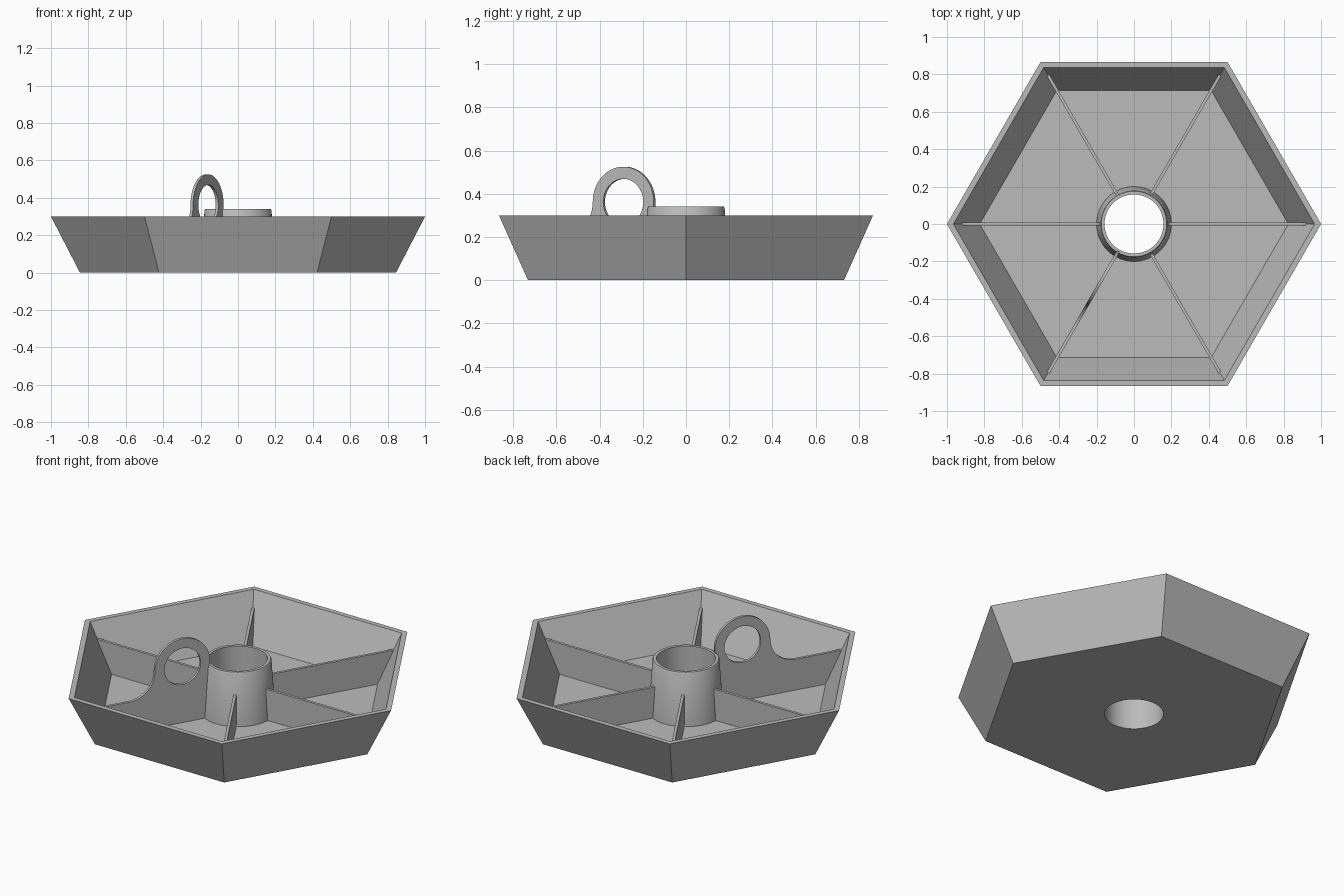
import bpy
import math
from math import cos, sin, pi, radians

if "Cube" in bpy.data.objects:
    bpy.data.objects.remove(bpy.data.objects["Cube"], do_unlink=True)

# Single plain grey
grey = bpy.data.materials.new("plain_grey")
grey.use_nodes = True
colour = (0.5, 0.5, 0.5, 1)
grey.diffuse_color = colour
grey.node_tree.nodes["Principled BSDF"].inputs["Base Color"].default_value = colour

SEGMENTS = 72
FLOOR = 0.03
RIB_TOP = 0.212
HOLE = 0.158
HUB_INNER = 0.168      # where ribs start, inside the hub wall
RIB_THICKNESS = 0.016


def finish(obj):
    bpy.ops.object.select_all(action='DESELECT')
    obj.select_set(True)
    bpy.context.view_layer.objects.active = obj
    bpy.ops.object.shade_smooth_by_angle(angle=radians(30))


def hexagon(radius, a):
    return radius * cos(pi / 6) / cos(a % (pi / 3) - pi / 6)


def circle(radius, a):
    return radius


def ring_solid(name, profile):
    """Closed solid of revolution whose rings are hexagons or circles."""
    verts, faces = [], []
    for shape, radius, z in profile:
        for i in range(SEGMENTS):
            a = 2 * pi * i / SEGMENTS + 1e-9
            r = shape(radius, a)
            verts.append((r * cos(a), r * sin(a), z))
    count = len(profile)
    for k in range(count):
        n = (k + 1) % count
        for i in range(SEGMENTS):
            j = (i + 1) % SEGMENTS
            faces.append((k * SEGMENTS + i, k * SEGMENTS + j,
                          n * SEGMENTS + j, n * SEGMENTS + i))
    mesh = bpy.data.meshes.new(name)
    mesh.from_pydata(verts, [], faces)
    mesh.materials.append(grey)
    obj = bpy.data.objects.new(name, mesh)
    bpy.context.collection.objects.link(obj)
    finish(obj)
    return obj


def plate(name, outlines, angle):
    """Upright radial plate; outlines are (radius, height) loops, later ones are holes."""
    curve = bpy.data.curves.new(name, 'CURVE')
    curve.dimensions = '2D'
    curve.fill_mode = 'BOTH'
    curve.extrude = RIB_THICKNESS / 2
    for loop in outlines:
        spline = curve.splines.new('POLY')
        spline.points.add(len(loop) - 1)
        for point, (r, z) in zip(spline.points, loop):
            point.co = (r, z, 0, 1)
        spline.use_cyclic_u = True
    curve.materials.append(grey)
    obj = bpy.data.objects.new(name, curve)
    obj.rotation_euler = (pi / 2, 0, angle)
    bpy.context.collection.objects.link(obj)
    bpy.ops.object.select_all(action='DESELECT')
    obj.select_set(True)
    bpy.context.view_layer.objects.active = obj
    bpy.ops.object.convert(target='MESH')
    finish(bpy.context.view_layer.objects.active)


def arc(cx, cz, radius, start, end, steps):
    angles = [radians(start + (end - start) * i / steps) for i in range(steps + 1)]
    return [(cx + radius * cos(a), cz + radius * sin(a)) for a in angles]


# Hexagonal tray with sloping walls and a central hole
ring_solid("tray", [
    (circle, HOLE, 0), (hexagon, 0.845, 0), (hexagon, 1.0, 0.3),
    (hexagon, 0.966, 0.3), (hexagon, 0.825, FLOOR), (circle, HOLE, FLOOR)])

# Tapered hub tube
ring_solid("hub_tube", [
    (circle, HOLE, FLOOR), (circle, 0.2, FLOOR), (circle, 0.179, 0.333),
    (circle, 0.175, 0.34), (circle, HOLE, 0.34)])

# Ribs to the corners, one of them rising into a hanging eye
base = [(HUB_INNER, 0.02), (0.83, 0.02), (0.93, RIB_TOP)]
eye_r, eye_z, eye_outer, eye_hole, fillet = 0.331, 0.362, 0.163, 0.107, 0.15
for i in range(6):
    if i == 4:
        outline = (base
                   + arc(eye_r + eye_outer + fillet, eye_z, fillet, 270, 180, 12)
                   + arc(eye_r, eye_z, eye_outer, 0, 180, 32)[1:])
        hole = arc(eye_r, eye_z, eye_hole, 0, 360, 48)[:-1]
        plate("eye_rib", [outline, hole], i * pi / 3)
    else:
        plate(f"rib_{i + 1}", [base + [(HUB_INNER, RIB_TOP)]], i * pi / 3)
